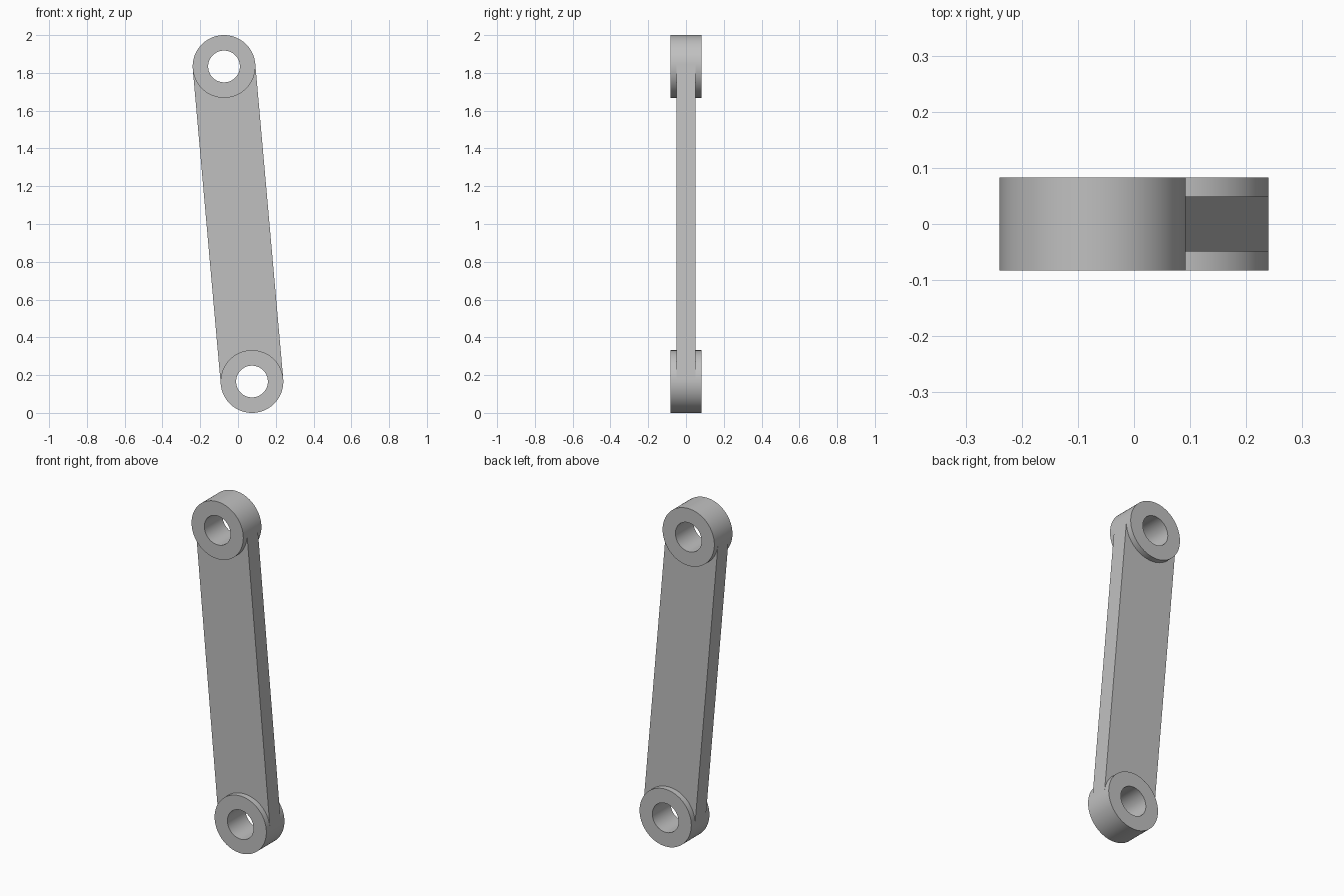
import bpy
import bmesh
from math import atan2, cos, hypot, pi, radians, sin
from mathutils import Matrix

RADIUS, BORE = 0.166, 0.084       # boss and hole radii
BOSS_HALF, WEB_HALF = 0.083, 0.049  # half thicknesses along y
END_X, END_Z = 0.074, 0.834       # pivot offset from the middle
SEGMENTS = 96

half_length = hypot(END_X, END_Z)
# Build upright, then lean the link and lift it onto the ground
placement = Matrix.Translation((0, 0, 1)) @ Matrix.Rotation(-atan2(END_X, END_Z), 4, 'Y')

cube = bpy.data.objects.get("Cube")
if cube:
    bpy.data.objects.remove(cube, do_unlink=True)

steel = bpy.data.materials.new("light_grey_metal")
grey = (0.53, 0.53, 0.53, 1)
steel.use_nodes = True
steel.diffuse_color = grey
steel.node_tree.nodes["Principled BSDF"].inputs["Base Color"].default_value = grey


def finish(name, bm):
    bmesh.ops.recalc_face_normals(bm, faces=bm.faces)
    bm.transform(placement)
    mesh = bpy.data.meshes.new(name)
    bm.to_mesh(mesh)
    bm.free()
    mesh.materials.append(steel)
    obj = bpy.data.objects.new(name, mesh)
    bpy.context.collection.objects.link(obj)
    bpy.ops.object.select_all(action='DESELECT')
    obj.select_set(True)
    bpy.context.view_layer.objects.active = obj
    bpy.ops.object.shade_smooth_by_angle(angle=radians(30))


def boss(name, z):
    # Rectangular section spun around the pivot axis
    bm = bmesh.new()
    section = [(BORE, -BOSS_HALF), (RADIUS, -BOSS_HALF), (RADIUS, BOSS_HALF), (BORE, BOSS_HALF)]
    rings = []
    for i in range(SEGMENTS):
        a = 2 * pi * i / SEGMENTS
        rings.append([bm.verts.new((r * cos(a), y, z + r * sin(a))) for r, y in section])
    for i, ring in enumerate(rings):
        after = rings[(i + 1) % SEGMENTS]
        for j in range(4):
            k = (j + 1) % 4
            bm.faces.new((ring[j], ring[k], after[k], after[j]))
    finish(name, bm)


def web(name):
    # Flat bar tangent to both bosses, its ends scooped to meet them
    bm = bmesh.new()
    steps = SEGMENTS // 2
    columns = []
    for i in range(steps + 1):
        a = pi * i / steps
        x, z = RADIUS * cos(a), half_length - RADIUS * sin(a)
        columns.append([bm.verts.new((x, y, s * z))
                        for y, s in ((-WEB_HALF, -1), (-WEB_HALF, 1), (WEB_HALF, 1), (WEB_HALF, -1))])
    for left, right in zip(columns, columns[1:]):
        bm.faces.new((left[0], left[1], right[1], right[0]))
        bm.faces.new((left[2], left[3], right[3], right[2]))
    for side in (columns[0], columns[-1]):
        bm.faces.new(side)
    finish(name, bm)


boss("upper_boss", half_length)
boss("lower_boss", -half_length)
web("link_web")
